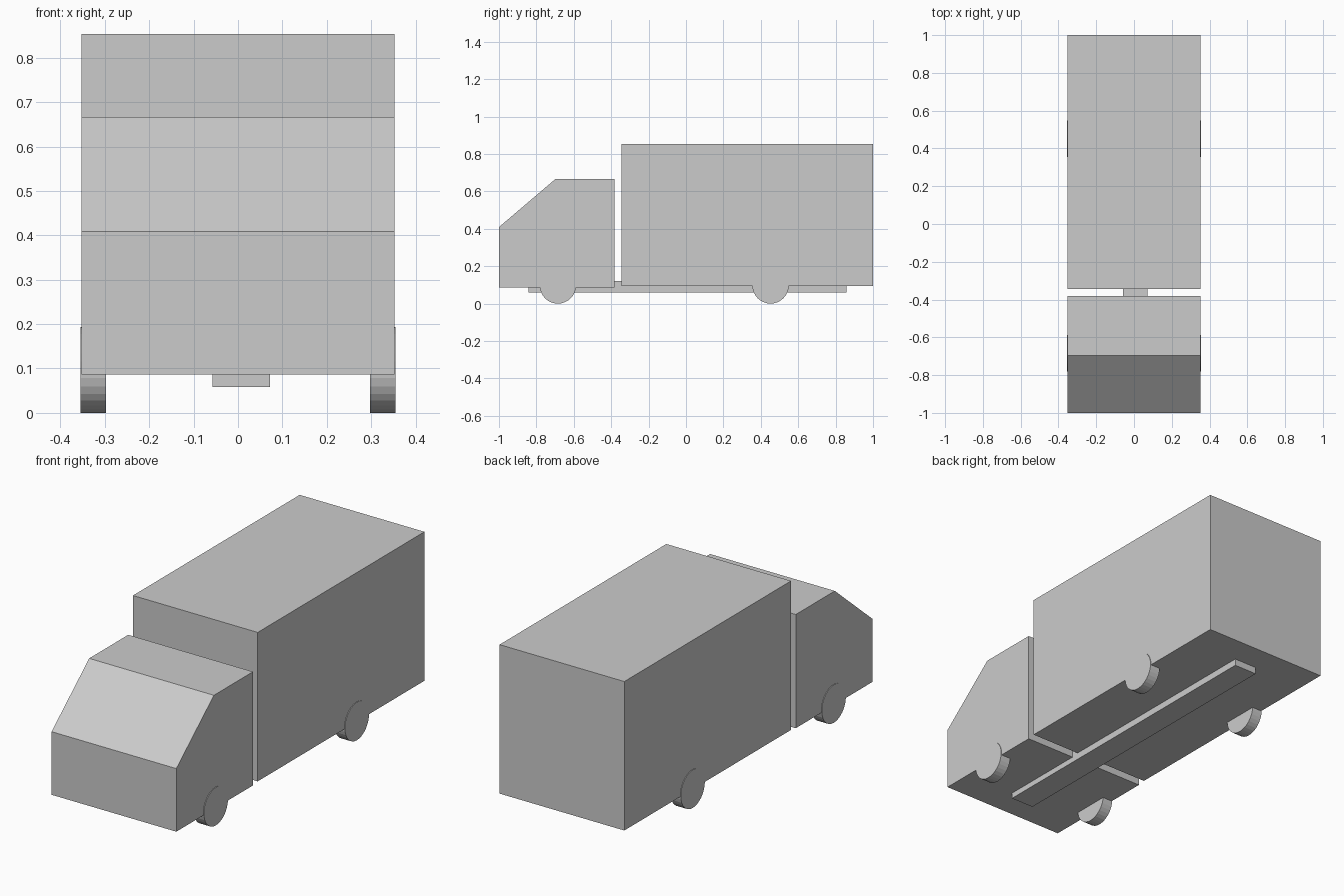
import bpy
import bmesh
import math
from mathutils import Matrix

cube = bpy.data.objects.get("Cube")
if cube:
    bpy.data.objects.remove(cube, do_unlink=True)

# Single body colour
GREY = (0.6, 0.6, 0.6, 1.0)
grey = bpy.data.materials.new("light grey")
grey.use_nodes = True
grey.diffuse_color = GREY
grey.node_tree.nodes["Principled BSDF"].inputs["Base Color"].default_value = GREY


def finish(name, bm):
    bmesh.ops.recalc_face_normals(bm, faces=bm.faces)
    mesh = bpy.data.meshes.new(name)
    bm.to_mesh(mesh)
    bm.free()
    mesh.materials.append(grey)
    obj = bpy.data.objects.new(name, mesh)
    bpy.context.collection.objects.link(obj)
    return obj


def side_prism(name, profile, x0, x1):
    """Extrude a (y, z) outline across the width from x0 to x1."""
    bm = bmesh.new()
    face = bm.faces.new([bm.verts.new((x0, y, z)) for y, z in profile])
    new = bmesh.ops.extrude_face_region(bm, geom=[face])["geom"]
    verts = [v for v in new if isinstance(v, bmesh.types.BMVert)]
    bmesh.ops.translate(bm, verts=verts, vec=(x1 - x0, 0, 0))
    return finish(name, bm)


def rect(y0, y1, z0, z1):
    return [(y0, z0), (y1, z0), (y1, z1), (y0, z1)]


def wheel(name, x, y):
    bm = bmesh.new()
    place = Matrix.Translation((x, y, RADIUS)) @ Matrix.Rotation(math.pi / 2, 4, "Y")
    bmesh.ops.create_cone(bm, cap_ends=True, segments=32, radius1=RADIUS,
                          radius2=RADIUS, depth=0.058, matrix=place)
    return finish(name, bm)


HALF = 0.352
RADIUS = 0.097

# Cab with sloping windscreen
cab = [(-1, 0.087), (-0.382, 0.087), (-0.382, 0.667), (-0.697, 0.667), (-1, 0.409)]
side_prism("cab", cab, -HALF, HALF)

# Cargo box
side_prism("cargo_box", rect(-0.344, 1, 0.093, 0.853), -HALF, HALF)

# Central chassis rail, slightly off the middle
side_prism("chassis_rail", rect(-0.843, 0.857, 0.058, 0.121), -0.058, 0.072)

# Wheels
for end, y in (("front", -0.685), ("rear", 0.452)):
    for side, sign in (("left", 1), ("right", -1)):
        wheel(f"{end}_{side}_wheel", sign * 0.326, y)
